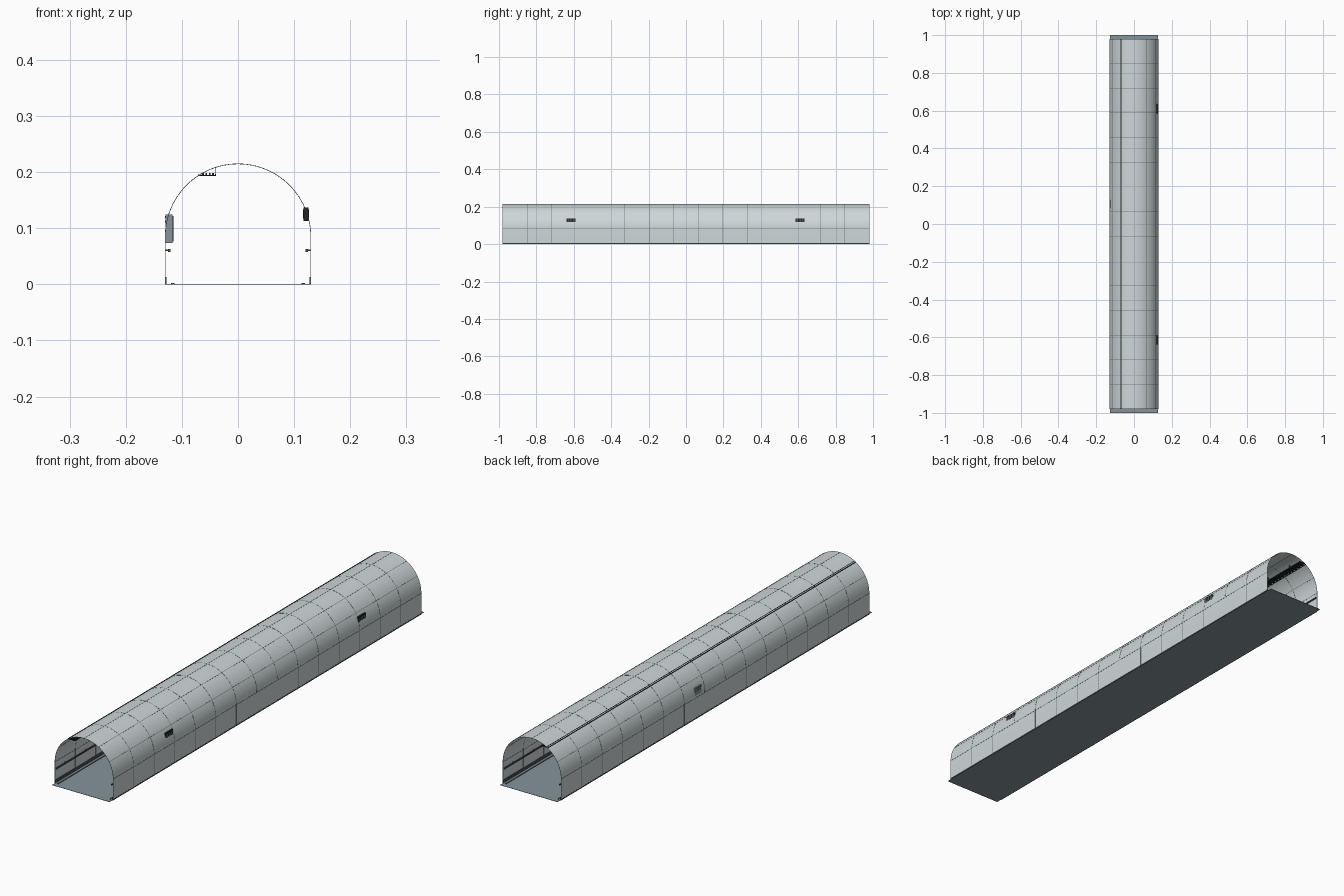
import bpy, bmesh, math

if "Cube" in bpy.data.objects:
    bpy.data.objects.remove(bpy.data.objects["Cube"])

R, SPRING, HALF = 0.13, 0.085, 0.98      # arch radius, springing height, half length
STEP = 2 * HALF / 15                     # panel length


def mat(name, rgb):
    m = bpy.data.materials.new(name)
    m.diffuse_color = (*rgb, 1)
    m.use_nodes = True
    m.node_tree.nodes["Principled BSDF"].inputs["Base Color"].default_value = m.diffuse_color
    return m


PANEL = mat("pale grey panel", (0.62, 0.68, 0.69))
SEAM = mat("seam grey", (0.20, 0.23, 0.23))
FLOOR = mat("blue grey", (0.235, 0.295, 0.33))
DARK = mat("near black", (0.015, 0.017, 0.018))
METAL = mat("dark metal", (0.08, 0.09, 0.095))


def finish(name, bm, material, smooth=False):
    bmesh.ops.recalc_face_normals(bm, faces=bm.faces)
    me = bpy.data.meshes.new(name)
    bm.to_mesh(me)
    bm.free()
    me.materials.append(material)
    ob = bpy.data.objects.new(name, me)
    bpy.context.collection.objects.link(ob)
    if smooth:
        bpy.ops.object.select_all(action='DESELECT')
        ob.select_set(True)
        bpy.context.view_layer.objects.active = ob
        bpy.ops.object.shade_smooth_by_angle(angle=math.radians(30))
    return ob


def add_box(bm, x0, x1, y0, y1, z0, z1):
    verts = bmesh.ops.create_cube(bm, size=1)["verts"]
    for v in verts:
        v.co = ((x0 + x1) / 2 + v.co.x * (x1 - x0),
                (y0 + y1) / 2 + v.co.y * (y1 - y0),
                (z0 + z1) / 2 + v.co.z * (z1 - z0))


def boxes(name, material, *dims):
    bm = bmesh.new()
    for d in dims:
        add_box(bm, *d)
    return finish(name, bm, material)


def arc(r, a0, a1, n):
    angles = [math.radians(a0 + (a1 - a0) * i / n) for i in range(n + 1)]
    return [(r * math.cos(a), SPRING + r * math.sin(a)) for a in angles]


def horseshoe(r):
    return [(r, 0.0)] + arc(r, 0, 180, 48) + [(-r, 0.0)]


def add_band(bm, outer, inner, y0, y1):
    """Solid strip between two matching profiles, extruded along y."""
    rows = [[bm.verts.new((x, y, z)) for x, z in p]
            for p, y in ((outer, y0), (outer, y1), (inner, y1), (inner, y0))]
    for k in range(4):
        a, b = rows[k], rows[(k + 1) % 4]
        for i in range(len(a) - 1):
            bm.faces.new((a[i], a[i + 1], b[i + 1], b[i]))
    for i in (0, -1):
        bm.faces.new([r[i] for r in rows])


# Lining: straight walls and barrel vault
bm = bmesh.new()
add_band(bm, horseshoe(R), horseshoe(R - 0.0006), -HALF, HALF)
finish("tunnel_lining", bm, PANEL, True)

# Ring joints between panels
bm = bmesh.new()
for i in range(1, 15):
    y = -HALF + i * STEP
    add_band(bm, horseshoe(R + 0.0003), horseshoe(R - 0.0009), y - 0.001, y + 0.001)
finish("ring_joints", bm, SEAM, True)

# Lengthwise joints every 30 degrees
bm = bmesh.new()
for a in (0, 30, 60, 90, 150, 180):
    w = 0.55 if a in (0, 180) else 0.42
    add_band(bm, arc(R + 0.0004, a - w, a + w, 2), arc(R - 0.001, a - w, a + w, 2), -HALF, HALF)
finish("lengthwise_joints", bm, SEAM)

# Open slot in the vault above the cable tray
bm = bmesh.new()
add_band(bm, arc(R + 0.0004, 119.4, 120.6, 2), arc(R - 0.001, 119.4, 120.6, 2), -HALF, HALF)
finish("cable_slot", bm, DARK)

# Floor slab
boxes("floor", FLOOR, (-0.128, 0.128, -1, 1, 0, 0.001))

for s, side in ((1, "right"), (-1, "left")):
    def mir(x0, x1, *rest):
        return (min(s * x0, s * x1), max(s * x0, s * x1), *rest)
    # Skirting along the foot of each wall
    boxes(side + "_skirting", METAL,
          mir(0.127, 0.1304, -HALF, HALF, 0, 0.005),
          mir(0.1275, 0.1288, -HALF, HALF, 0.005, 0.013),
          mir(0.113, 0.119, -HALF, HALF, 0.001, 0.0025))
    # Handrail with brackets
    boxes(side + "_handrail", METAL,
          mir(0.1205, 0.1245, -HALF, HALF, 0.058, 0.063),
          *[mir(0.124, 0.1296, -HALF + (i + 0.5) * STEP - 0.003,
                -HALF + (i + 0.5) * STEP + 0.003, 0.059, 0.062) for i in range(15)])

# Ladder cable tray with cables and hangers
boxes("cable_tray", DARK,
      (-0.071, -0.069, -HALF, HALF, 0.193, 0.196),
      (-0.041, -0.039, -HALF, HALF, 0.193, 0.197),
      *[(-0.07, -0.04, -HALF + i * 0.0196, -HALF + i * 0.0196 + 0.008, 0.193, 0.195)
        for i in range(100)])
boxes("tray_cables", DARK,
      *[(x, x + 0.003, -HALF, HALF, 0.195, 0.198) for x in (-0.064, -0.058, -0.052, -0.046)])
boxes("tray_hangers", METAL,
      *[(-0.04, -0.0392, -HALF + (i + 0.5) * STEP - 0.003,
         -HALF + (i + 0.5) * STEP + 0.003, 0.195, 0.2085) for i in range(15)])

# Wall signal lamps poking through the right-hand lining
for y, tag in ((-0.615, "front"), (0.61, "back")):
    boxes(tag + "_lamp", DARK, (0.117, 0.1255, y - 0.024, y + 0.024, 0.113, 0.137))
    boxes(tag + "_lamp_lens", METAL,
          *[(0.116, 0.1262, y + d - 0.004, y + d + 0.004, 0.117, 0.133)
            for d in (-0.015, 0, 0.015)])

# Equipment cabinet on the left wall
boxes("wall_cabinet", FLOOR, (-0.1296, -0.117, 0.085, 0.127, 0.074, 0.124))
boxes("cabinet_door", DARK, (-0.117, -0.115, 0.087, 0.125, 0.076, 0.122))
boxes("cabinet_vents", METAL,
      *[(-0.13, -0.1294, 0.09, 0.122, z, z + 0.004) for z in (0.11, 0.118)])
